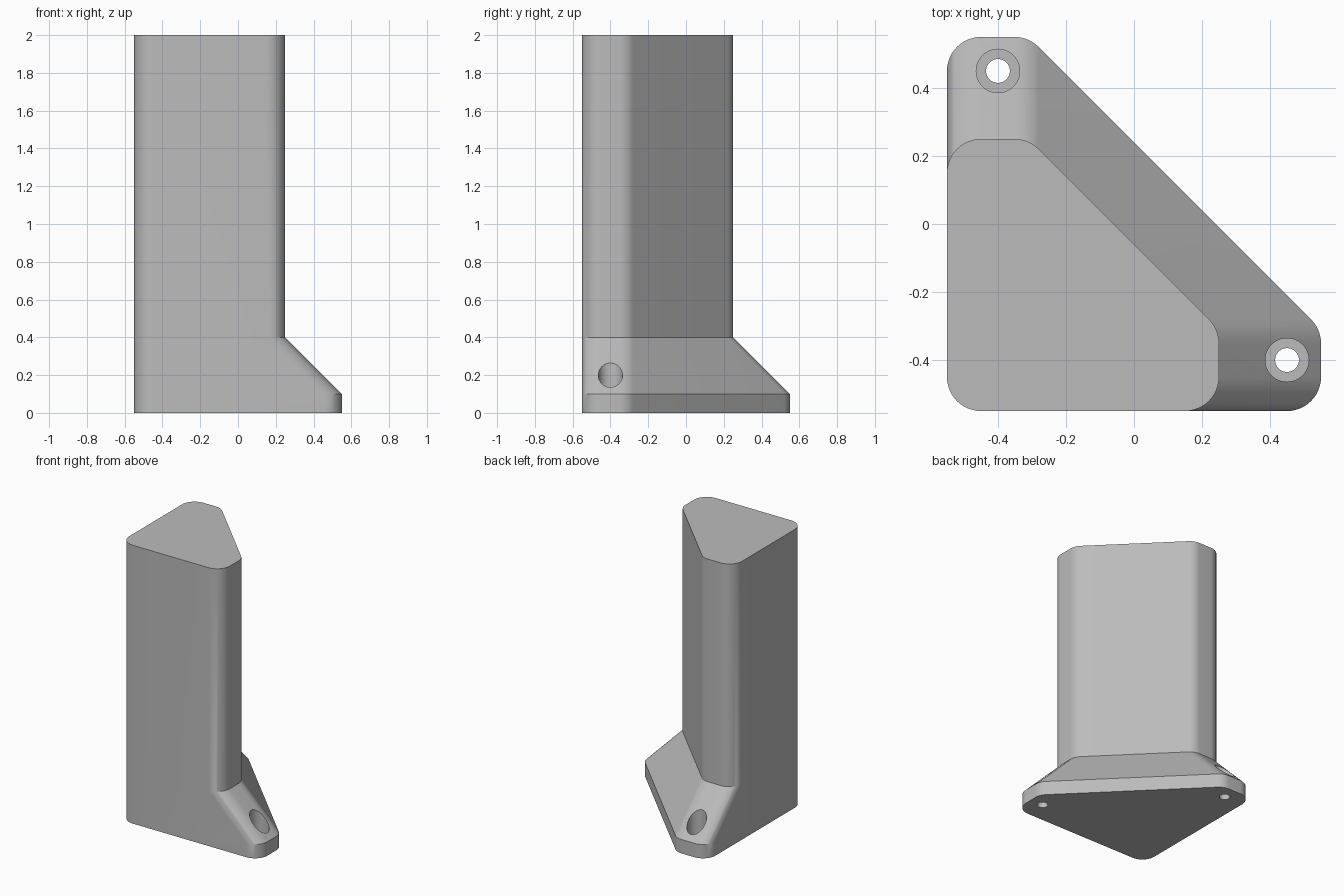
import bpy, bmesh
from math import cos, sin, pi, radians
from mathutils import Vector

cube = bpy.data.objects.get("Cube")
if cube:
    bpy.data.objects.remove(cube)

grey = bpy.data.materials.new("plain grey")
grey.use_nodes = True
colour = (0.5, 0.5, 0.5, 1)
grey.diffuse_color = colour
grey.node_tree.nodes["Principled BSDF"].inputs["Base Color"].default_value = colour

EDGE, DIAG, RADIUS, STEPS = 0.55, 0.31, 0.1, 12


def rounded_outline(reach):
    """Corner post outline: a square with one corner cut off, all corners filleted."""
    corners = [Vector(p) for p in ((-EDGE, -EDGE), (reach, -EDGE), (reach, -DIAG),
                                   (-DIAG, reach), (-EDGE, reach))]
    points = []
    for i, corner in enumerate(corners):
        a = (corners[i - 1] - corner).normalized()
        b = (corners[(i + 1) % len(corners)] - corner).normalized()
        half = a.angle(b) / 2
        centre = corner + (a + b).normalized() * RADIUS / sin(half)
        start = -Vector((-a.y, a.x))          # outward normal of incoming side
        start = start if start.dot(corner - centre) > 0 else -start
        turn = pi - 2 * half
        for k in range(STEPS + 1):
            t = turn * k / STEPS
            points.append(centre + RADIUS * Vector((start.x * cos(t) - start.y * sin(t),
                                                    start.x * sin(t) + start.y * cos(t))))
    return points


def loft(name, rings):
    """Skin a stack of equal-length rings and cap both ends."""
    bm = bmesh.new()
    loops = [[bm.verts.new(p) for p in ring] for ring in rings]
    n = len(loops[0])
    for low, high in zip(loops, loops[1:]):
        for i in range(n):
            j = (i + 1) % n
            bm.faces.new((low[i], low[j], high[j], high[i]))
    bm.faces.new(loops[0][::-1])
    bm.faces.new(loops[-1])
    mesh = bpy.data.meshes.new(name)
    bm.to_mesh(mesh)
    bm.free()
    mesh.materials.append(grey)
    obj = bpy.data.objects.new(name, mesh)
    bpy.context.collection.objects.link(obj)
    return obj


# Post with its foot flaring out on two sides
levels = ((EDGE, 0), (EDGE, 0.1), (0.25, 0.4), (0.25, 2))
post = loft("corner_post", [[(p.x, p.y, z) for p in rounded_outline(r)] for r, z in levels])
bpy.context.view_layer.objects.active = post
post.select_set(True)

# Counterbored screw holes at both ends of the foot
SEAT = 0.06
for side, (x, y) in (("right", (-0.4, 0.45)), ("left", (0.45, -0.4))):
    bore = ((0.035, -0.1), (0.035, SEAT), (0.064, SEAT), (0.064, 0.5))
    angles = [2 * pi * k / 48 for k in range(48)]
    cutter = loft(side + "_hole_cutter",
                  [[(x + r * cos(a), y + r * sin(a), z) for a in angles] for r, z in bore])
    cutter.hide_render = True
    mod = post.modifiers.new("screw hole", 'BOOLEAN')
    mod.operation, mod.solver, mod.object = 'DIFFERENCE', 'EXACT', cutter
    bpy.ops.object.modifier_apply(modifier=mod.name)
    bpy.data.objects.remove(cutter)

bpy.ops.object.shade_smooth_by_angle(angle=radians(25))
